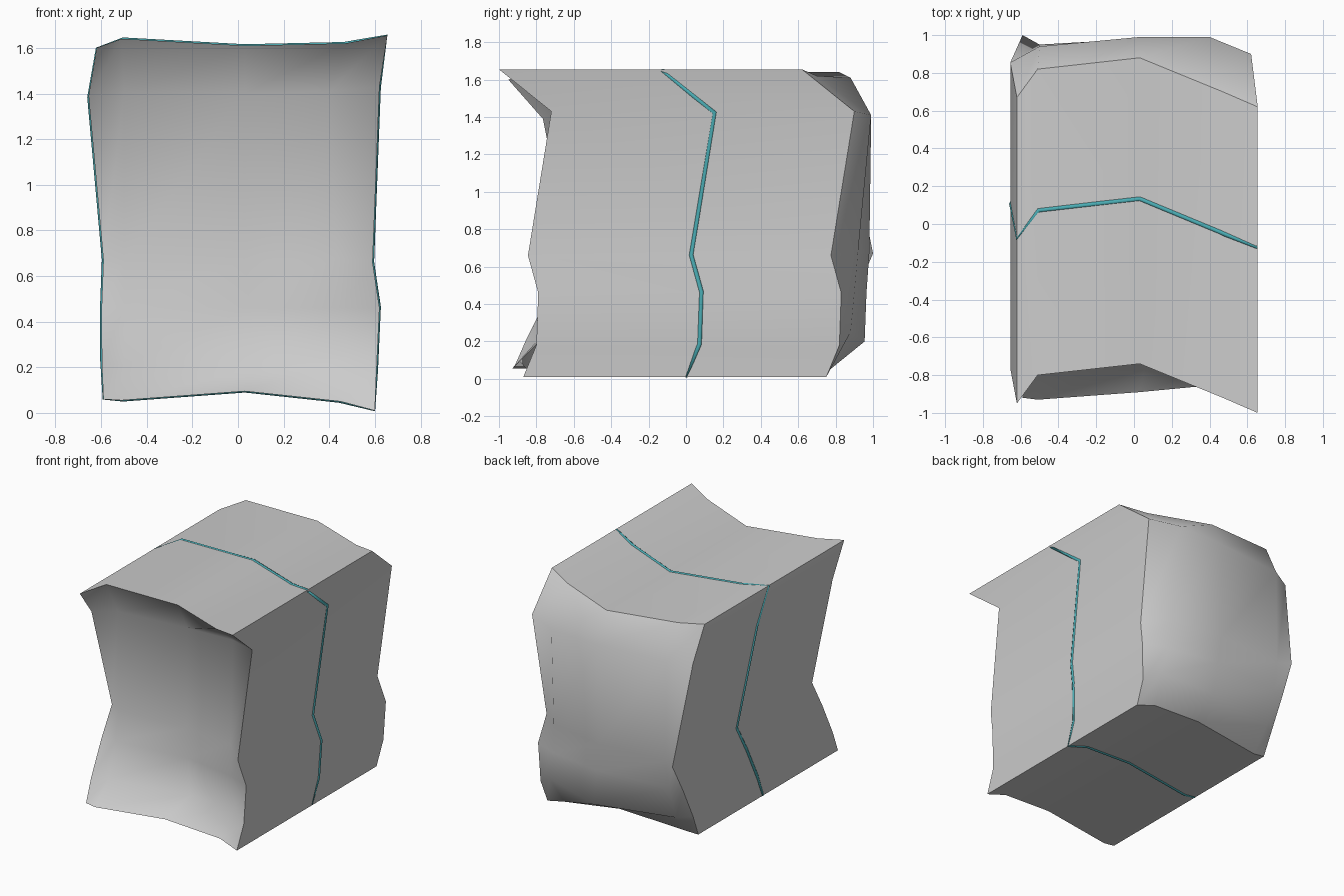
import bpy, bmesh
from mathutils import Vector

if "Cube" in bpy.data.objects:
    bpy.data.objects.remove(bpy.data.objects["Cube"])

DEPTH = 1.62   # the crumpled front sheet is swept straight back by this much

# crumpled front sheet, rows from bottom to top, each point (x, y, z)
SHEET = [
    [(-.59, -.92, .06), (-.51, -.93, .055), (.03, -.89, .095), (.45, -.85, .05), (.60, -.87, .01)],
    [(-.597, -.85, .22), (-.50, -.79, .21), (.08, -.665, .20), (.49, -.74, .25), (.607, -.80, .18)],
    [(-.598, -.73, .46), (-.50, -.71, .46), (.05, -.655, .46), (.45, -.72, .46), (.62, -.79, .46)],
    [(-.59, -.62, .67), (-.50, -.67, .67), (.03, -.64, .67), (.43, -.70, .68), (.59, -.845, .66)],
    [(-.655, -.765, 1.39), (-.50, -.68, 1.40), (.03, -.63, 1.40), (.40, -.63, 1.41), (.62, -.72, 1.43)],
    [(-.62, -.95, 1.60), (-.51, -.80, 1.64), (.03, -.74, 1.61), (.47, -.92, 1.62), (.655, -1.0, 1.655)],
]
ROWS, COLS = len(SHEET), len(SHEET[0])

# rim of the sheet as grid indices, anticlockwise seen from the front
rim = [(0, c) for c in range(COLS)] + [(r, COLS - 1) for r in range(1, ROWS)]
rim += [(ROWS - 1, c) for c in range(COLS - 2, -1, -1)] + [(r, 0) for r in range(ROWS - 2, 0, -1)]

# block body: front sheet, back sheet and the swept wall between
bm = bmesh.new()
front = [[bm.verts.new(p) for p in row] for row in SHEET]
back = [[bm.verts.new((x, y + DEPTH, z)) for x, y, z in row] for row in SHEET]
for r in range(ROWS - 1):
    for c in range(COLS - 1):
        for g in (front, back):
            q = [g[r][c], g[r][c + 1], g[r + 1][c + 1], g[r + 1][c]]
            bm.faces.new(q if g is front else q[::-1]).smooth = True
for (r, c), (s, d) in zip(rim, rim[1:] + rim[:1]):
    bm.faces.new((front[s][d], front[r][c], back[r][c], back[s][d])).smooth = True
bmesh.ops.recalc_face_normals(bm, faces=bm.faces)
# crisp rim and crisp wall corners
corners = {(0, 0), (0, COLS - 1), (ROWS - 1, COLS - 1), (ROWS - 1, 0)}
for (r, c), (s, d) in zip(rim, rim[1:] + rim[:1]):
    for g in (front, back):
        bm.edges.get((g[r][c], g[s][d])).smooth = False
    if (r, c) in corners:
        bm.edges.get((front[r][c], back[r][c])).smooth = False
mesh = bpy.data.meshes.new("block_body")
bm.to_mesh(mesh)
bm.free()
bpy.context.collection.objects.link(bpy.data.objects.new("block_body", mesh))

# teal seam band running round the middle, half sunk in the wall
curve = bpy.data.curves.new("seam_band", "CURVE")
curve.dimensions = "3D"
curve.bevel_depth = .014
curve.bevel_resolution = 1
line = curve.splines.new("POLY")
line.points.add(len(rim) - 1)
for pt, (r, c) in zip(line.points, rim):
    x, y, z = SHEET[r][c]
    pt.co = (x * .988, y + .873, .83 + (z - .83) * .99, 1)
line.use_cyclic_u = True
band = bpy.data.objects.new("seam_band", curve)
bpy.context.collection.objects.link(band)
teal = bpy.data.materials.new("teal")
teal.diffuse_color = (.07, .42, .46, 1)
teal.use_nodes = True
teal.node_tree.nodes["Principled BSDF"].inputs["Base Color"].default_value = teal.diffuse_color
curve.materials.append(teal)
